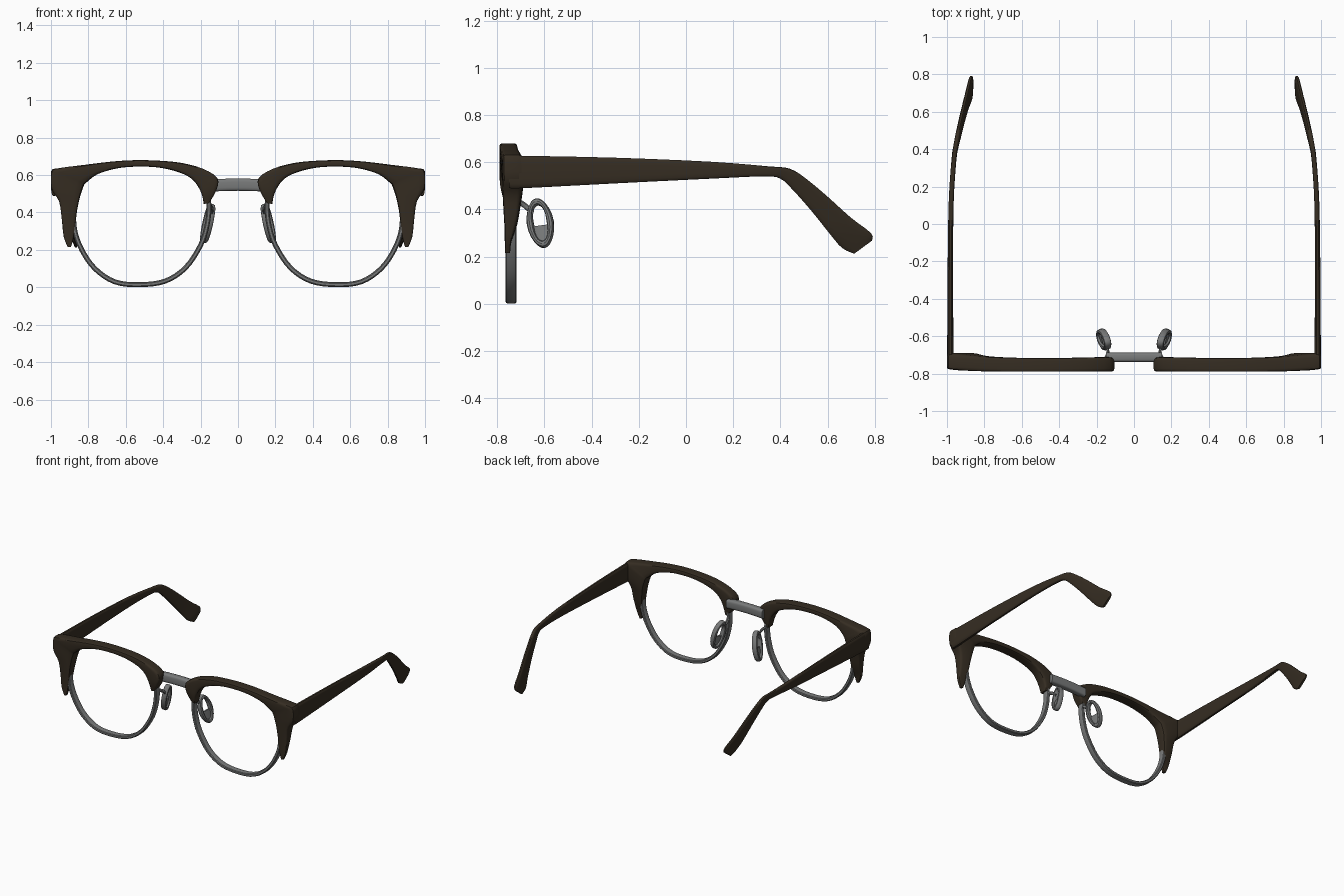
import bpy, bmesh, math
from mathutils import Vector as V

if "Cube" in bpy.data.objects:
    bpy.data.objects.remove(bpy.data.objects["Cube"])


def material(name, rgb):
    m = bpy.data.materials.new(name)
    m.diffuse_color = (*rgb, 1)
    m.use_nodes = True
    m.node_tree.nodes["Principled BSDF"].inputs["Base Color"].default_value = m.diffuse_color
    return m


BROWN = material("dark_brown_acetate", (0.036, 0.026, 0.016))
METAL = material("grey_metal", (0.19, 0.195, 0.195))


def spline(rows, steps=3):
    """Catmull-Rom interpolation through rows of numbers."""
    out = []
    for i in range(len(rows) - 1):
        p0, p1 = rows[max(i - 1, 0)], rows[i]
        p2, p3 = rows[i + 1], rows[min(i + 2, len(rows) - 1)]
        for s in range(steps):
            t = s / steps
            out.append([0.5 * (2 * b + (c - a) * t + (2 * a - 5 * b + 4 * c - d) * t * t
                               + (3 * b - a - 3 * c + d) * t ** 3)
                        for a, b, c, d in zip(p0, p1, p2, p3)])
    return out + [list(rows[-1])]


def loft(name, sections, mat, power=1.0, n=12, closed=False, mirror=True):
    """Skin superellipse sections, each given as (centre, half axis, half axis)."""
    bm = bmesh.new()
    rings = []
    for c, u, v in sections:
        ring = []
        for k in range(n):
            a = 2 * math.pi * (k + 0.5) / n
            cu = math.copysign(abs(math.cos(a)) ** power, math.cos(a))
            sv = math.copysign(abs(math.sin(a)) ** power, math.sin(a))
            p = c + u * cu + v * sv
            p.x = max(-1, min(1, p.x))
            ring.append(bm.verts.new(p))
        rings.append(ring)
    pairs = list(zip(rings, rings[1:])) + ([(rings[-1], rings[0])] if closed else [])
    for r, s in pairs:
        for k in range(n):
            j = (k + 1) % n
            bm.faces.new((r[k], r[j], s[j], s[k]))
    if not closed:
        bm.faces.new(rings[0])
        bm.faces.new(rings[-1])
    bmesh.ops.recalc_face_normals(bm, faces=bm.faces)
    me = bpy.data.meshes.new(name)
    bm.to_mesh(me)
    bm.free()
    me.materials.append(mat)
    ob = bpy.data.objects.new(name, me)
    bpy.context.collection.objects.link(ob)
    bpy.ops.object.select_all(action='DESELECT')
    ob.select_set(True)
    bpy.context.view_layer.objects.active = ob
    bpy.ops.object.shade_smooth_by_angle(angle=math.radians(35))
    if mirror:
        ob.modifiers.new("mirror", 'MIRROR').use_mirror_merge = False
    return ob


# Brow: outer x, z, inner x, z, front y, back y
brow = [
    (.155, .45, .183, .445, -.775, -.72), (.115, .52, .195, .50, -.788, -.712),
    (.11, .585, .225, .555, -.79, -.712), (.19, .635, .27, .595, -.79, -.713),
    (.30, .665, .35, .625, -.79, -.715), (.42, .677, .44, .642, -.79, -.716),
    (.55, .68, .55, .645, -.79, -.716), (.68, .672, .65, .635, -.79, -.714),
    (.82, .655, .75, .605, -.788, -.708), (.96, .637, .81, .56, -.783, -.695),
    (1.0, .62, .825, .54, -.78, -.69), (1.0, .53, .845, .48, -.778, -.69),
    (.957, .46, .86, .41, -.775, -.70), (.942, .36, .87, .33, -.77, -.715),
    (.932, .27, .88, .26, -.768, -.74), (.91, .215, .893, .215, -.767, -.745)]
loft("brow_frame", [(V(((ox + ix) / 2, (f + b) / 2, (oz + iz) / 2)),
                     V(((ox - ix) / 2, 0, (oz - iz) / 2)), V((0, (b - f) / 2, 0)))
                    for ox, oz, ix, iz, f, b in spline(brow)], BROWN, 0.35, 16)

# Temple arm: top y, z, bottom y, z, centre x, thickness
temple = [
    (-.75, .628, -.75, .49, .982, .035), (-.68, .628, -.68, .49, .982, .034),
    (-.3, .62, -.3, .51, .982, .03), (.1, .603, .1, .53, .978, .027),
    (.35, .583, .33, .54, .963, .026), (.44, .573, .40, .53, .951, .026),
    (.51, .53, .45, .485, .938, .026), (.60, .455, .53, .395, .918, .026),
    (.70, .365, .61, .295, .894, .026), (.785, .30, .66, .237, .874, .024),
    (.788, .268, .712, .212, .867, .016)]
loft("temple_arm", [(V((x, (ty + by) / 2, (tz + bz) / 2)),
                     V((0, (ty - by) / 2, (tz - bz) / 2)), V((th / 2, 0, 0)))
                    for ty, tz, by, bz, x, th in spline(temple)], BROWN, 0.55, 16)

# Lower wire rim, swept in the front plane
path = spline([(.16, .48), (.155, .42), (.166, .33), (.2, .225), (.28, .105), (.39, .033),
               (.53, .014), (.66, .03), (.765, .1), (.835, .2), (.872, .3), (.88, .40)], 4)
rim = []
for i, (x, z) in enumerate(path):
    a, b = path[max(i - 1, 0)], path[min(i + 1, len(path) - 1)]
    nrm = V((b[1] - a[1], 0, a[0] - b[0])).normalized()
    rim.append((V((x, -.741, z)), nrm * .0135, V((0, .024, 0))))
loft("lower_rim", rim, METAL, 0.6, 12)

# Bridge bar between the two brows
loft("bridge", [(V((x, -.713, .549 - .25 * x * x)), V((0, 0, .033)), V((0, .025, 0)))
                for x in (-.15, -.1, -.05, 0, .05, .1, .15)], METAL, 0.5, 16, mirror=False)

# Nose pad: oval ring, lower plate and wire stem
centre = V((.162, -.617, .342))
long_axis, short_axis = V((.02, .014, -.09)), V((.008, .042, .006))
across = long_axis.cross(short_axis).normalized()
ring = []
for k in range(24):
    a = 2 * math.pi * k / 24
    d = long_axis * math.cos(a) + short_axis * math.sin(a)
    ring.append((centre + d, d.normalized() * .015, across * .02))
loft("nose_pad_ring", ring, METAL, 0.8, 10, closed=True)
loft("nose_pad_plate", [(centre + long_axis * t, short_axis * math.sqrt(1 - t * t), across * .007)
                        for t in (.12, .3, .5, .7, .85, .97)], METAL, 0.8, 12)
loft("nose_pad_stem", [(V(p), V((.009, .004, 0)), V((0, .004, .011)))
                       for p in spline([(.16, -.735, .44), (.142, -.70, .428),
                                        (.14, -.675, .41), (.15, -.65, .385)])], METAL, 1, 8)
